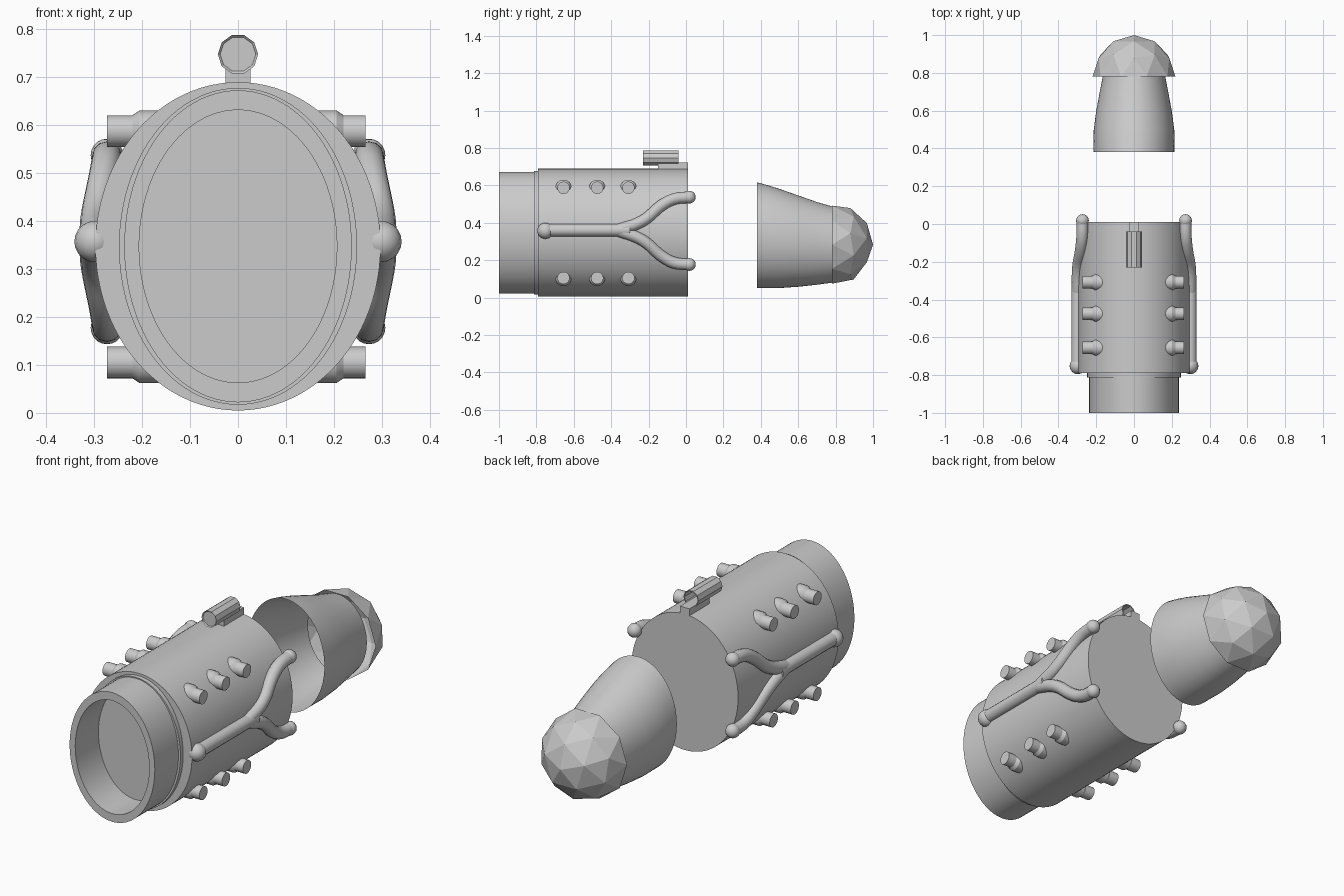
import bpy, bmesh, math
from mathutils import Matrix, Vector

if "Cube" in bpy.data.objects:
    bpy.data.objects.remove(bpy.data.objects["Cube"])


def finish(name, bm, smooth=True):
    bmesh.ops.recalc_face_normals(bm, faces=bm.faces)
    me = bpy.data.meshes.new(name)
    bm.to_mesh(me)
    bm.free()
    ob = bpy.data.objects.new(name, me)
    bpy.context.collection.objects.link(ob)
    if smooth:
        bpy.ops.object.select_all(action='DESELECT')
        ob.select_set(True)
        bpy.context.view_layer.objects.active = ob
        bpy.ops.object.shade_smooth_by_angle(angle=math.radians(35))
    return ob


def loft(name, stations, sides=64, cap=(True, True), smooth=True):
    """Elliptical rings along y, each station = (y, rx, rz, centre z)."""
    bm = bmesh.new()
    rings = []
    for y, rx, rz, cz in stations:
        rings.append([bm.verts.new((rx * math.cos(2 * math.pi * i / sides), y,
                                    cz + rz * math.sin(2 * math.pi * i / sides)))
                      for i in range(sides)])
    for a, b in zip(rings, rings[1:]):
        for i in range(sides):
            j = (i + 1) % sides
            bm.faces.new((a[i], a[j], b[j], b[i]))
    if cap[0]:
        bm.faces.new(rings[0])
    if cap[1]:
        bm.faces.new(rings[-1])
    return finish(name, bm, smooth)


def pipe(name, points, radius):
    """Round tube through smooth points."""
    cu = bpy.data.curves.new(name, 'CURVE')
    cu.dimensions = '3D'
    cu.bevel_depth = radius
    cu.bevel_resolution = 4
    cu.use_fill_caps = True
    sp = cu.splines.new('BEZIER')
    sp.bezier_points.add(len(points) - 1)
    for bp, p in zip(sp.bezier_points, points):
        bp.co = p
        bp.handle_left_type = bp.handle_right_type = 'AUTO'
    sp.resolution_u = 6
    ob = bpy.data.objects.new(name, cu)
    bpy.context.collection.objects.link(ob)
    return ob


def ball(name, pos, radius):
    bm = bmesh.new()
    bmesh.ops.create_uvsphere(bm, u_segments=16, v_segments=10, radius=radius,
                              matrix=Matrix.Translation(pos))
    return finish(name, bm)


def rod_x(name, x0, x1, y, z, r0, r1):
    bm = bmesh.new()
    m = Matrix.Translation(((x0 + x1) / 2, y, z)) @ Matrix.Rotation(math.pi / 2, 4, 'Y')
    if x1 < x0:
        r0, r1 = r1, r0
    bmesh.ops.create_cone(bm, cap_ends=True, segments=32, radius1=r0, radius2=r1,
                          depth=abs(x1 - x0), matrix=m)
    return finish(name, bm)


CZ = 0.347
# main oval body, stepped collar and recessed socket at the front
loft("body", [(-0.79, 0.297, 0.342, CZ), (0.01, 0.297, 0.342, CZ)], 96)
loft("collar", [(-0.812, 0.248, 0.330, CZ), (-0.78, 0.248, 0.330, CZ)], 96)
loft("socket", [(-0.79, 0.237, 0.325, CZ), (-1.0, 0.237, 0.325, CZ),
                (-1.0, 0.206, 0.284, CZ), (-0.815, 0.206, 0.284, CZ)], 96)

# separate tapered nose sleeve, open at both ends
loft("nose_sleeve", [(0.38, 0.215, 0.283, 0.333), (0.43, 0.215, 0.276, 0.327),
                     (0.50, 0.213, 0.265, 0.316), (0.60, 0.200, 0.244, 0.302),
                     (0.70, 0.181, 0.221, 0.290), (0.79, 0.164, 0.202, 0.283)],
     64, (False, False))

# faceted dome on the nose tip
bm = bmesh.new()
bmesh.ops.create_icosphere(bm, subdivisions=2, radius=0.219,
                           matrix=Matrix.Rotation(-math.pi / 2, 4, 'Z'))
bmesh.ops.delete(bm, geom=[v for v in bm.verts if v.co.z < -0.01], context='VERTS')
bm.transform(Matrix.Translation((0, 0.781, 0.283)) @ Matrix.Rotation(-math.pi / 2, 4, 'X'))
finish("nose_dome", bm, False)

# forked pipes and rows of pegs on both sides
for s, side in ((1, "right"), (-1, "left")):
    pipe("pipe_stem_" + side, [(s * 0.298, -0.75, 0.36), (s * 0.298, -0.55, 0.36),
                               (s * 0.298, -0.30, 0.36)], 0.034)
    ball("pipe_stem_end_" + side, (s * 0.298, -0.752, 0.357), 0.043)
    for n, zs in (("upper", (0.36, 0.408, 0.50, 0.528, 0.537)),
                  ("lower", (0.36, 0.308, 0.215, 0.185, 0.177))):
        xs = (0.298, 0.297, 0.279, 0.274, 0.273)
        ys = (-0.37, -0.235, -0.12, -0.06, 0.025)
        pipe(f"pipe_branch_{n}_{side}",
             [(s * x, y, z) for x, y, z in zip(xs, ys, zs)], 0.031)
        ball(f"pipe_branch_end_{n}_{side}", (s * 0.273, 0.018, zs[-1]), 0.034)
    tip = 0.266 if s > 0 else 0.273
    for z in (0.587, 0.105):
        for y in (-0.655, -0.475, -0.308):
            rod_x("peg_" + side, s * 0.14, s * tip, y, z, 0.033, 0.033)
            rod_x("peg_base_" + side, s * 0.14, s * 0.205, y, z, 0.043, 0.043)
            rod_x("peg_base_bevel_" + side, s * 0.205, s * 0.22, y, z, 0.043, 0.033)

# top bracket
bm = bmesh.new()
bmesh.ops.create_cube(bm, size=1, matrix=Matrix.Translation((0, -0.07, 0.694)) @
                      Matrix.Diagonal((0.052, 0.16, 0.056, 1)))
finish("sight_bracket", bm, False)
# ten-sided tube on the bracket, hollow at the back
T = 0.747
loft("sight_tube", [(-0.225, 0.037, 0.037, T), (-0.23, 0.042, 0.042, T),
                    (-0.04, 0.042, 0.042, T), (-0.04, 0.037, 0.037, T),
                    (-0.20, 0.037, 0.037, T)], 10, smooth=False)
